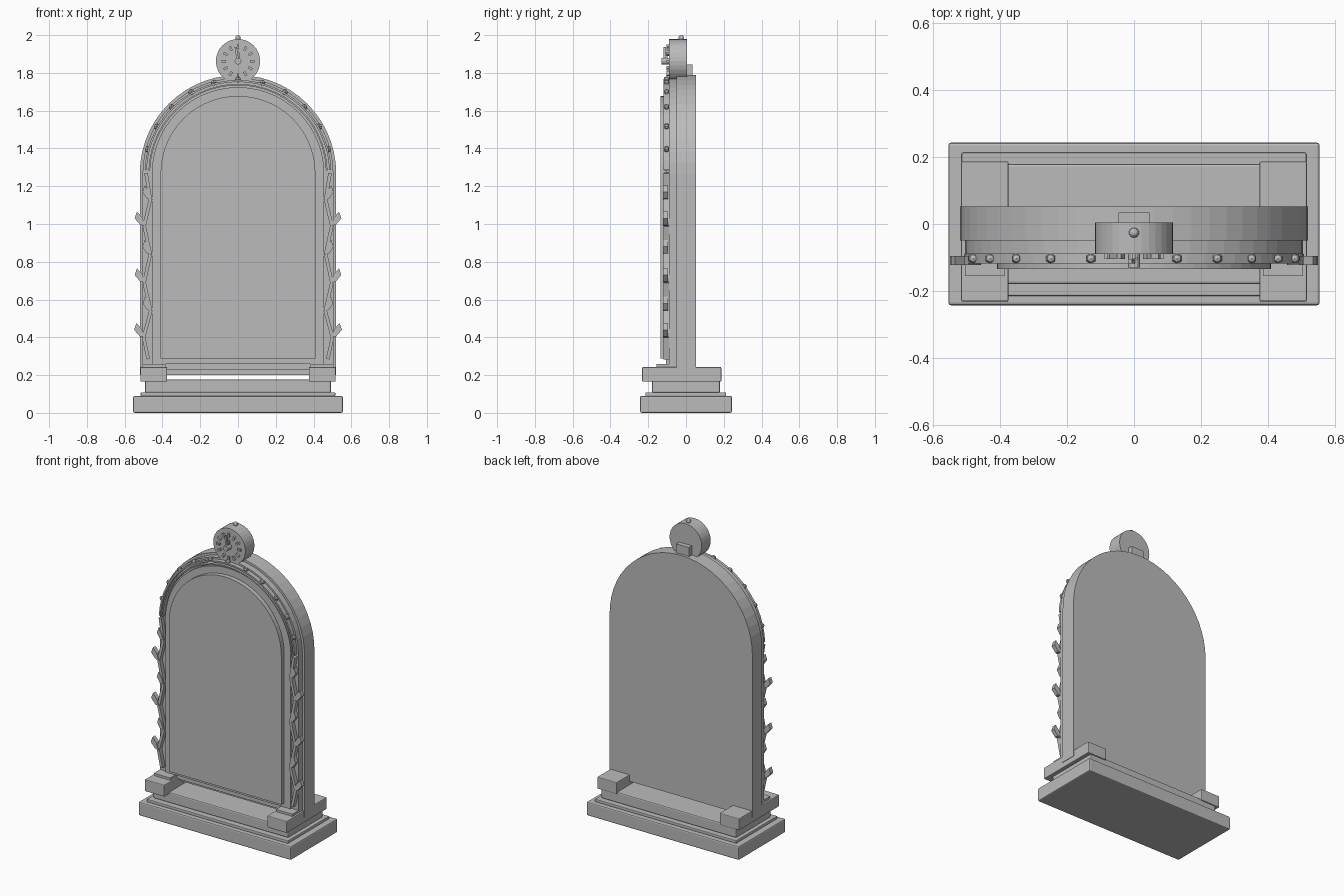
import bpy, bmesh, math
from mathutils import Vector, Matrix

default = bpy.data.objects.get("Cube")
if default:
    bpy.data.objects.remove(default)

stone = bpy.data.materials.new("grey_stone")
stone.use_nodes = True
GREY = (0.5, 0.5, 0.5, 1)
stone.diffuse_color = GREY
stone.node_tree.nodes["Principled BSDF"].inputs["Base Color"].default_value = GREY
ARCH_Z = 1.268


def finish(name, bm, bevel=0):
    bmesh.ops.recalc_face_normals(bm, faces=bm.faces)
    mesh = bpy.data.meshes.new(name)
    bm.to_mesh(mesh)
    bm.free()
    mesh.materials.append(stone)
    obj = bpy.data.objects.new(name, mesh)
    bpy.context.collection.objects.link(obj)
    if bevel:
        mod = obj.modifiers.new("Bevel", "BEVEL")
        mod.width, mod.segments = bevel, 2
    return obj


def box(name, x0, x1, y0, y1, z0, z1, bevel=0):
    bm = bmesh.new()
    size = Matrix.Diagonal((x1 - x0, y1 - y0, z1 - z0, 1))
    mid = Matrix.Translation(((x0 + x1) / 2, (y0 + y1) / 2, (z0 + z1) / 2))
    bmesh.ops.create_cube(bm, size=1, matrix=mid @ size)
    return finish(name, bm, bevel)


def prism(name, outline, y0, y1):
    """Extrude an (x, z) outline from y0 to y1."""
    bm = bmesh.new()
    face = bm.faces.new([bm.verts.new((x, y0, z)) for x, z in outline])
    new = bmesh.ops.extrude_face_region(bm, geom=[face])["geom"]
    verts = [v for v in new if isinstance(v, bmesh.types.BMVert)]
    bmesh.ops.translate(bm, verts=verts, vec=(0, y1 - y0, 0))
    return finish(name, bm)


def arc(r, a0=0, a1=180, n=28, cz=ARCH_Z):
    angles = [math.radians(a0 + (a1 - a0) * i / n) for i in range(n + 1)]
    return [(r * math.cos(a), cz + r * math.sin(a)) for a in angles]


def arched_slab(name, r, bottom, y0, y1):
    return prism(name, [(-r, bottom), (r, bottom)] + arc(r), y0, y1)


def bar(name, a, b, width, y0, y1):
    """Flat bar between two (x, z) points."""
    a, b = Vector(a), Vector(b)
    d = (b - a).normalized() * width / 2
    n = Vector((-d.y, d.x))
    return prism(name, [a + n, a - n, b - n, b + n], y0, y1)


def bead(name, centre, r, segments=6, rings=4):
    bm = bmesh.new()
    bmesh.ops.create_uvsphere(bm, u_segments=segments, v_segments=rings, radius=r,
                              matrix=Matrix.Translation(centre))
    return finish(name, bm)


# Stepped plinth
box("base_slab", -.555, .555, -.243, .243, 0, .09, .008)
box("base_step", -.515, .515, -.215, .213, .088, .108, .004)
box("base_top", -.492, .492, -.18, .18, .106, .177, .008)

# Corner feet with thin pads
for side, s in (("left", 1), ("right", -1)):
    x0, x1 = sorted((s * .375, s * .517))
    box(side + "_foot", x0, x1, -.232, .187, .165, .243, .005)
    x0, x1 = sorted((s * .385, s * .505))
    box(side + "_foot_pad", x0, x1, -.155, -.05, .24, .258)

# Arched body in stepped layers
arched_slab("back_body", .52, .20, -.05, .052)
arched_slab("front_body", .505, .23, -.09, -.049)
arched_slab("frame_rim", .456, .26, -.105, -.089)
arched_slab("front_panel", .41, .287, -.135, -.104)

# Arch stems with buds
for name, r0, r1 in (("inner_arch_stem", .466, .474), ("outer_arch_stem", .484, .494)):
    prism(name, arc(r1, 2, 178) + arc(r0, 178, 2), -.118, -.089)
for i in range(1, 12):
    a = math.radians(15 * i)
    bead("arch_bud", (.497 * math.cos(a), -.103, ARCH_Z + .497 * math.sin(a)), .016)

# Zigzag side vines with leaves
path = [(.475, .285), (.50, .40), (.462, .54), (.497, .69), (.464, .84),
        (.497, .99), (.464, 1.13), (.487, 1.27)]
for side, s in (("left", 1), ("right", -1)):
    for a, b in zip(path, path[1:]):
        bar(side + "_vine_stem", (s * a[0], a[1]), (s * b[0], b[1]), .018, -.118, -.089)
    for i, (x, z) in enumerate(path[1:-1]):
        reach = .05 if i % 2 == 0 else .042
        leaf = [(x - .005, z), (x + .02, z + .005), (x + reach, z + .04),
                (x + reach - .012, z + .075), (x + .01, z + .045)]
        prism(side + "_leaf", [(s * px, pz) for px, pz in leaf], -.122, -.095)

# Clock drum, finial and rear bracket
CZ = 1.862
prism("clock_drum", arc(.117, 0, 348.75, 31, CZ), -.09, .004)
bead("clock_finial", (0, -.026, 1.985), .015, 10, 6)
box("clock_bracket", -.047, .047, 0, .035, 1.75, 1.845)

# Hour marks and hands
for i in range(12):
    a = math.radians(30 * i)
    d = Vector((math.cos(a), math.sin(a)))
    c = Vector((0, CZ))
    bar("hour_mark", c + d * .064, c + d * .088, .013, -.104, -.089)
bar("minute_hand", (0, CZ), (-.012, CZ + .075), .012, -.118, -.105)
bar("hour_hand", (0, CZ), (.004, CZ + .045), .014, -.108, -.098)
prism("hand_hub", arc(.018, 0, 330, 11, CZ), -.13, -.089)
